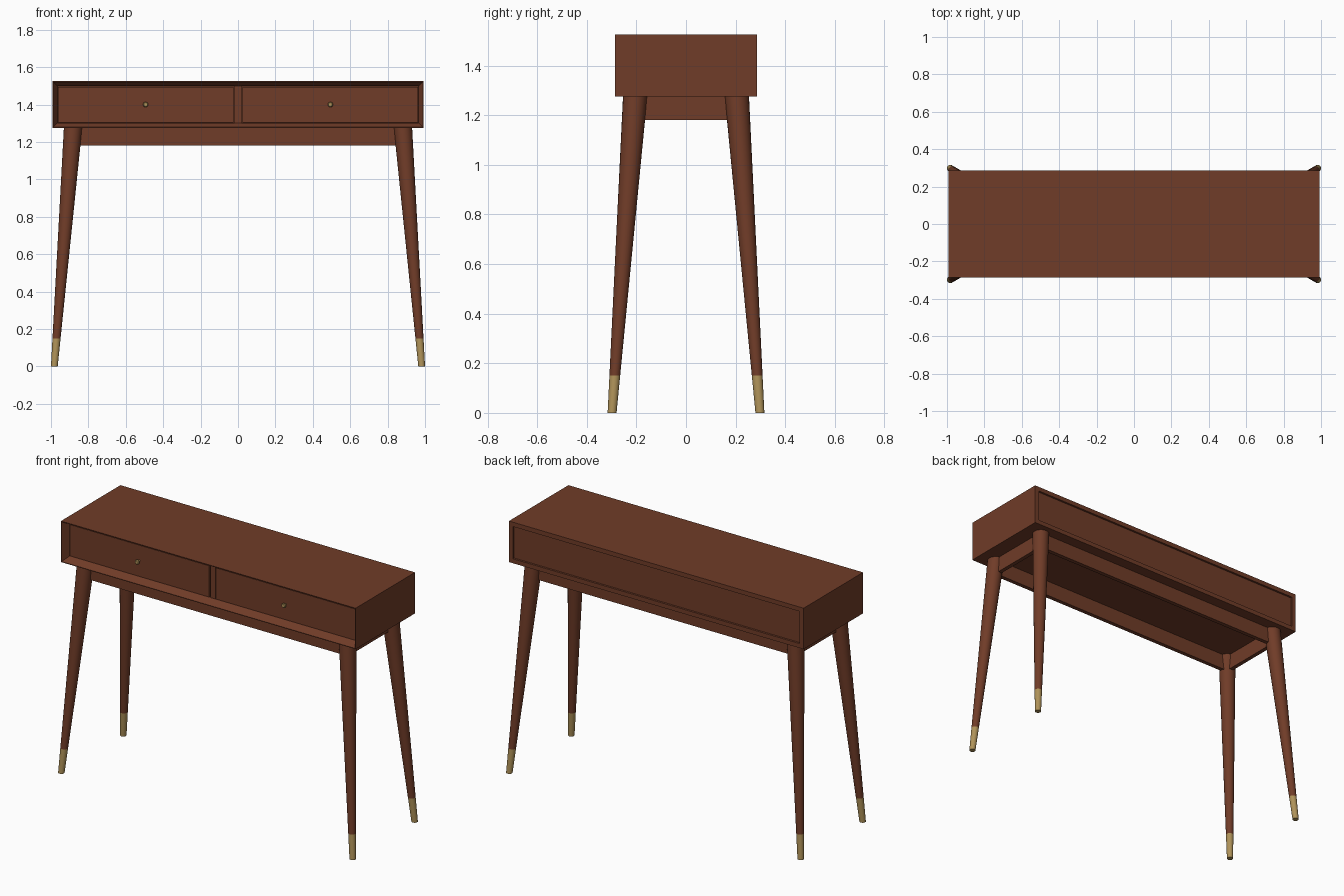
import bpy, bmesh, math
from mathutils import Vector

cube = bpy.data.objects.get("Cube")
if cube:
    bpy.data.objects.remove(cube, do_unlink=True)


def material(name, rgb):
    m = bpy.data.materials.new(name)
    m.use_nodes = True
    m.diffuse_color = (*rgb, 1)
    m.node_tree.nodes["Principled BSDF"].inputs["Base Color"].default_value = (*rgb, 1)
    return m


WOOD = material("walnut wood", (0.162, 0.045, 0.021))
BRASS = material("brass", (0.43, 0.29, 0.10))


def make_object(name, bm, mat, smooth=False):
    bmesh.ops.recalc_face_normals(bm, faces=bm.faces)
    mesh = bpy.data.meshes.new(name)
    bm.to_mesh(mesh)
    bm.free()
    mesh.materials.append(mat)
    ob = bpy.data.objects.new(name, mesh)
    bpy.context.collection.objects.link(ob)
    if smooth:
        bpy.ops.object.select_all(action="DESELECT")
        ob.select_set(True)
        bpy.context.view_layer.objects.active = ob
        bpy.ops.object.shade_smooth_by_angle(angle=math.radians(40))
    return ob


def loft(name, rings, mat, smooth=False):
    """Skin a list of point rings and cap both ends."""
    bm = bmesh.new()
    loops = [[bm.verts.new(p) for p in ring] for ring in rings]
    for a, b in zip(loops, loops[1:]):
        for i in range(len(a)):
            j = (i + 1) % len(a)
            bm.faces.new((a[i], a[j], b[j], b[i]))
    bm.faces.new(loops[0])
    bm.faces.new(loops[-1])
    return make_object(name, bm, mat, smooth)


def frame_ring(y, inset):
    x, low, high = HALF_X - inset, BOTTOM + inset, TOP - inset
    return [(-x, y, low), (x, y, low), (x, y, high), (-x, y, high)]


def box(name, x0, x1, y0, y1, z0, z1):
    return loft(name, [[(x0, y, z0), (x1, y, z0), (x1, y, z1), (x0, y, z1)]
                       for y in (y0, y1)], WOOD)


def circle(center, radius, axis, count=24):
    pts = []
    for i in range(count):
        a = math.tau * i / count
        u, v = radius * math.cos(a), radius * math.sin(a)
        pts.append(Vector(center) + Vector((u, v, 0) if axis == "z" else (u, 0, v)))
    return pts


HALF_X, HALF_Y, BOTTOM, TOP = 0.993, 0.286, 1.275, 1.525

# Cabinet shell: splayed front rim, recessed drawer bay and back panel
loft("cabinet", [
    frame_ring(-HALF_Y + 0.055, 0.027),
    frame_ring(-HALF_Y + 0.04, 0.027),
    frame_ring(-HALF_Y, 0.004),
    frame_ring(-HALF_Y, 0),
    frame_ring(HALF_Y, 0),
    frame_ring(HALF_Y, 0.027),
    frame_ring(HALF_Y - 0.012, 0.027),
], WOOD)

# Drawer fronts, divider and knobs
FACE = -HALF_Y + 0.042
box("drawer_divider", -0.018, 0.018, FACE + 0.004, FACE + 0.03, BOTTOM + 0.02, TOP - 0.02)
for side, label in ((-1, "right"), (1, "left")):
    x0, x1 = sorted((side * 0.024, side * 0.962))
    box(label + "_drawer", x0, x1, FACE, FACE + 0.03, BOTTOM + 0.03, TOP - 0.03)
    x = side * 0.494
    profile = [(0.005, 0.005), (-0.014, 0.005), (-0.016, 0.013), (-0.024, 0.014), (-0.028, 0.010)]
    loft(label + "_knob", [circle((x, FACE + d, 1.4), r, "y", 16) for d, r in profile],
         BRASS, True)

# Tapered splayed legs with brass ferrules
LEG_TOP = Vector((0.882, 0.205, BOTTOM))
LEG_FOOT = Vector((0.982, 0.298, 0))


def leg_ring(z, sx, sy):
    t = z / BOTTOM
    c = LEG_FOOT.lerp(LEG_TOP, t)
    return circle((c.x * sx, c.y * sy, z), 0.018 + 0.031 * t, "z")


for sx, side in ((-1, "right"), (1, "left")):
    for sy, end in ((-1, "front"), (1, "back")):
        name = end + "_" + side
        loft(name + "_leg", [leg_ring(z, sx, sy) for z in (0.15, BOTTOM)], WOOD, True)
        loft(name + "_ferrule", [leg_ring(z, sx, sy) for z in (0, 0.15)], BRASS, True)

# Apron rails joining the legs
RAIL_LOW, HALF_T = 1.18, 0.0125
for s, long_name, short_name in ((-1, "front_rail", "right_rail"), (1, "back_rail", "left_rail")):
    y, x = s * 0.205, s * 0.882
    box(long_name, -0.87, 0.87, y - HALF_T, y + HALF_T, RAIL_LOW, BOTTOM)
    box(short_name, x - HALF_T, x + HALF_T, -0.19, 0.19, RAIL_LOW, BOTTOM)
